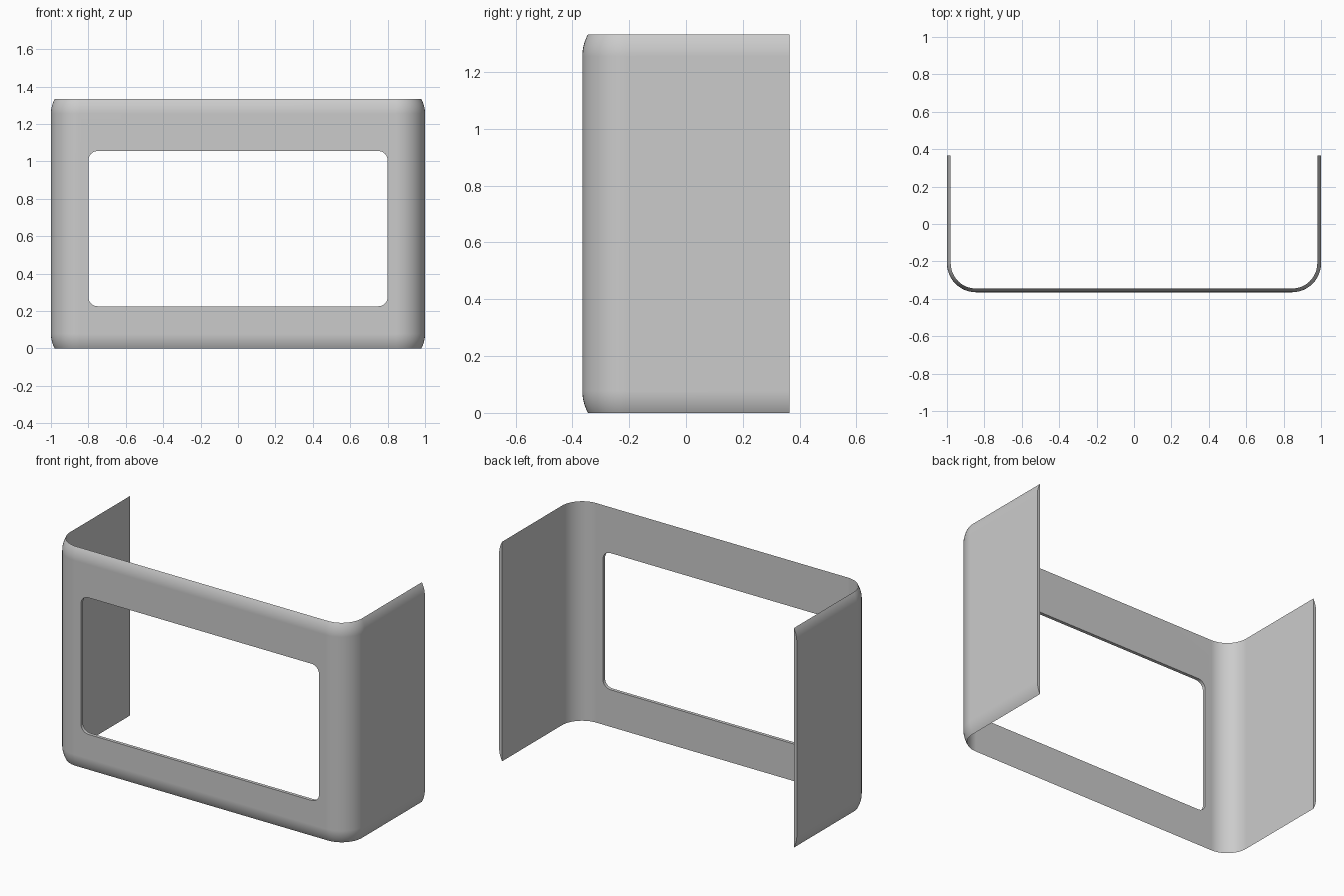
import bpy
import bmesh
from math import sin, cos, pi, sqrt

if "Cube" in bpy.data.objects:
    bpy.data.objects.remove(bpy.data.objects["Cube"])

HALF_W, HALF_D, HEIGHT = 1.0, 0.365, 1.333
WALL, CORNER, EDGE_R = 0.02, 0.155, 0.16
STEPS = 12

grey = bpy.data.materials.new("plain_grey")
grey.use_nodes = True
grey.diffuse_color = (0.6, 0.6, 0.6, 1)
grey.node_tree.nodes["Principled BSDF"].inputs["Base Color"].default_value = (0.6, 0.6, 0.6, 1)


def new_object(name, bm):
    bmesh.ops.recalc_face_normals(bm, faces=bm.faces)
    mesh = bpy.data.meshes.new(name)
    bm.to_mesh(mesh)
    bm.free()
    mesh.materials.append(grey)
    ob = bpy.data.objects.new(name, mesh)
    bpy.context.collection.objects.link(ob)
    return ob


def plan_path(inset):
    """U-shaped plan with two round corners, moved inward by inset."""
    cx, cy, r = HALF_W - CORNER, CORNER - HALF_D, CORNER - inset
    half = [(HALF_W - inset, HALF_D)]
    for i in range(STEPS + 1):
        a = pi / 2 * i / STEPS
        half.append((cx + r * cos(a), cy - r * sin(a)))
    return half + [(-x, y) for x, y in reversed(half)]


# Wall section: outer face curving in to a thin rim, straight inner face
rise = sqrt(EDGE_R ** 2 - (EDGE_R - WALL) ** 2)
lower = []
for i in range(9):
    h = rise * (1 - i / 8)
    lower.append((EDGE_R - sqrt(EDGE_R ** 2 - h * h), rise - h))
section = lower + [(d, HEIGHT - z) for d, z in reversed(lower)]

# Sweep the section around the plan
bm = bmesh.new()
rings = [[bm.verts.new((x, y, z)) for x, y in plan_path(d)] for d, z in section]
count = len(rings)
for j in range(count):
    a, b = rings[j], rings[(j + 1) % count]
    for i in range(len(a) - 1):
        bm.faces.new((a[i], a[i + 1], b[i + 1], b[i]))
for end in (0, -1):
    bm.faces.new([ring[end] for ring in rings])
shell = new_object("wraparound_shell", bm)

# Rounded window cutter
bm = bmesh.new()
r, half_x, z_mid, half_z = 0.05, 0.80, 0.64, 0.415
outline = []
for q, (sx, sz) in enumerate(((1, 1), (-1, 1), (-1, -1), (1, -1))):
    for i in range(9):
        a = pi / 2 * (q + i / 8)
        outline.append(bm.verts.new((sx * (half_x - r) + r * cos(a), -0.6,
                                     z_mid + sz * (half_z - r) + r * sin(a))))
face = bm.faces.new(outline)
extruded = bmesh.ops.extrude_face_region(bm, geom=[face])["geom"]
bmesh.ops.translate(bm, vec=(0, 0.5, 0),
                    verts=[g for g in extruded if isinstance(g, bmesh.types.BMVert)])
cutter = new_object("window_cutter", bm)
cutter.hide_render = True

cut = shell.modifiers.new("window", "BOOLEAN")
cut.operation = "DIFFERENCE"
cut.solver = "EXACT"
cut.object = cutter
bpy.context.view_layer.objects.active = shell
bpy.ops.object.select_all(action="DESELECT")
shell.select_set(True)
bpy.ops.object.modifier_apply(modifier=cut.name)
bpy.data.objects.remove(cutter)

# Smooth bends, crisp rims
bpy.ops.object.shade_smooth_by_angle(angle=pi / 6)
normals = shell.modifiers.new("even_normals", "WEIGHTED_NORMAL")
normals.keep_sharp = True
